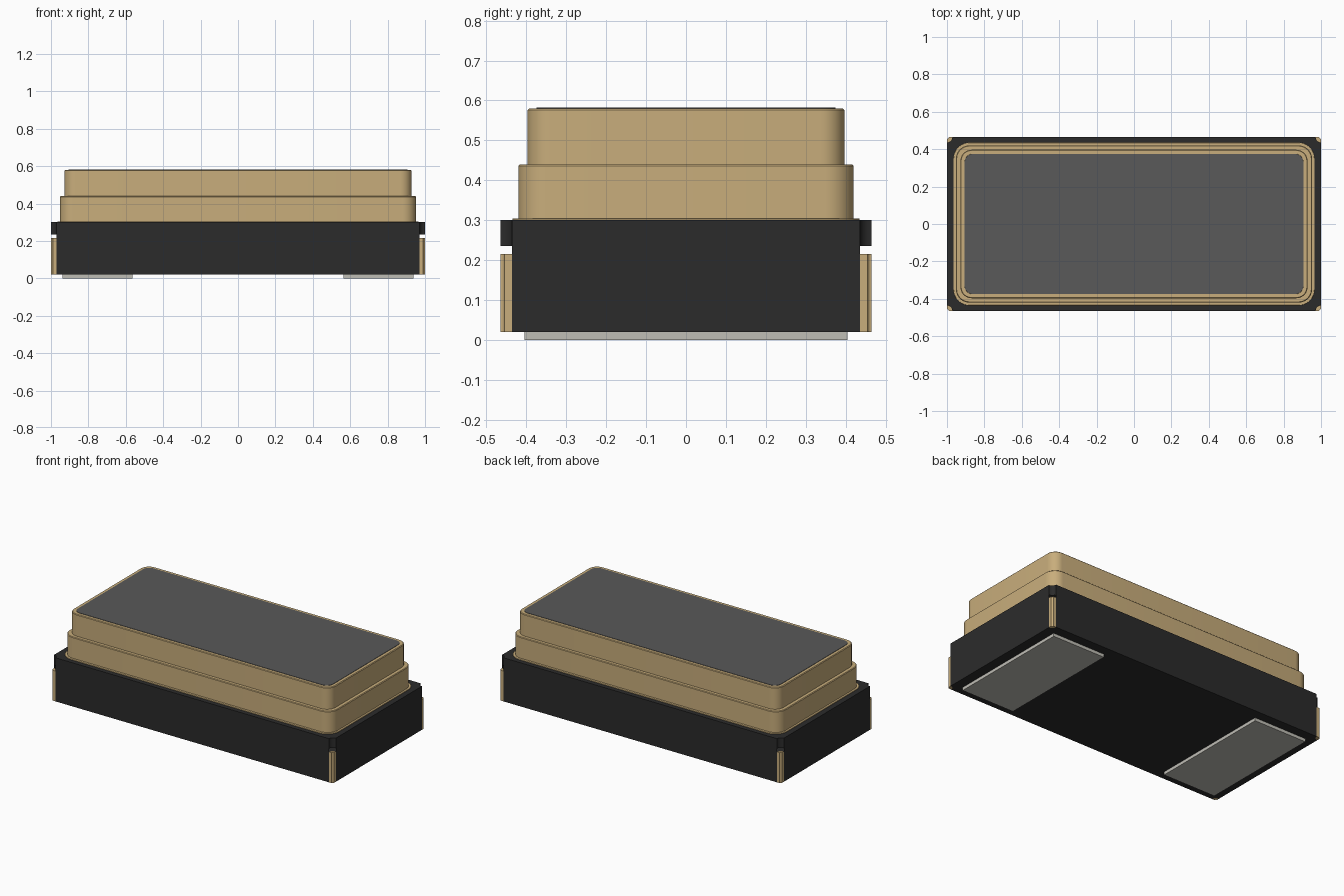
import bpy, bmesh
from math import cos, sin, pi, radians

if "Cube" in bpy.data.objects:
    bpy.data.objects.remove(bpy.data.objects["Cube"])


def material(name, rgb):
    m = bpy.data.materials.new(name)
    m.diffuse_color = (*rgb, 1)
    m.use_nodes = True
    m.node_tree.nodes["Principled BSDF"].inputs["Base Color"].default_value = m.diffuse_color
    return m


GOLD = material("gold", (0.58, 0.42, 0.20))
BLACK = material("black_ceramic", (0.024, 0.024, 0.024))
GREY = material("lid_grey", (0.10, 0.10, 0.10))
SILVER = material("pad_silver", (0.52, 0.51, 0.46))
QUADRANTS = [(1, 1), (-1, 1), (-1, -1), (1, -1)]


def finish(bm, name, mat):
    bmesh.ops.recalc_face_normals(bm, faces=bm.faces[:])
    me = bpy.data.meshes.new(name)
    bm.to_mesh(me)
    bm.free()
    ob = bpy.data.objects.new(name, me)
    bpy.context.collection.objects.link(ob)
    me.materials.append(mat)
    bpy.ops.object.select_all(action='DESELECT')
    ob.select_set(True)
    bpy.context.view_layer.objects.active = ob
    bpy.ops.object.shade_smooth_by_angle(angle=radians(30))
    return ob


def loft(name, levels, mat, skip=lambda level, edge: False):
    """Closed stack of rings; levels = [(outline points, z), ...]."""
    bm = bmesh.new()
    rings = [[bm.verts.new((x, y, z)) for x, y in pts] for pts, z in levels]
    n = len(rings[0])
    for k, (a, b) in enumerate(zip(rings, rings[1:])):
        for i in range(n):
            j = (i + 1) % n
            if not skip(k, i):
                bm.faces.new((a[i], a[j], b[j], b[i]))
    bm.faces.new(rings[0])
    bm.faces.new(rings[-1])
    return finish(bm, name, mat)


def rounded(hx, hy, r, seg=10):
    pts = []
    for q, (sx, sy) in enumerate(QUADRANTS):
        for i in range(seg + 1):
            t = (q + i / seg) * pi / 2
            pts.append((sx * (hx - r) + r * cos(t), sy * (hy - r) + r * sin(t)))
    return pts


def tier(name, hx, hy, r, z0, z1, mat, c=0.004):
    loft(name, [(rounded(hx, hy, r), z0), (rounded(hx, hy, r), z1 - c),
                (rounded(hx - c, hy - c, r - c), z1)], mat)


# Ceramic base: concave corner notches, open where the corner plating sits
HX, HY, R, SEG = 1.0, 0.465, 0.029, 8


def corner_arc(q, r):
    sx, sy = QUADRANTS[q]
    return [(sx * HX + r * cos(t), sy * HY + r * sin(t))
            for t in ((q + 3) * pi / 2 - i / SEG * pi / 2 for i in range(SEG + 1))]


outline = [p for q in range(4) for p in corner_arc(q, R)]
loft("ceramic_base", [(outline, 0.02), (outline, 0.235), (outline, 0.30)], BLACK,
     skip=lambda level, edge: level == 0 and edge % (SEG + 1) != SEG)

# Gold plating in each corner notch
for q in range(4):
    ring = corner_arc(q, R) + corner_arc(q, 0.010)[::-1]
    loft(f"corner_plating_{q + 1}", [(ring, 0.02), (ring, 0.215)], GOLD)

# Stepped gold frame and grey lid
tier("seal_flange", 0.965, 0.435, 0.085, 0.30, 0.304, GOLD, 0.001)
tier("lower_frame", 0.952, 0.42, 0.072, 0.304, 0.44, GOLD)
tier("upper_frame", 0.928, 0.397, 0.06, 0.44, 0.58, GOLD)
tier("lid_plate", 0.906, 0.375, 0.045, 0.58, 0.582, GREY, 0.0005)

# Solder pads underneath
for side, sx in (("left", -1), ("right", 1)):
    pad = [(sx * 0.75 + dx * 0.187, dy * 0.404) for dx, dy in QUADRANTS]
    loft(f"solder_pad_{side}", [(pad, 0.0), (pad, 0.02)], SILVER)
